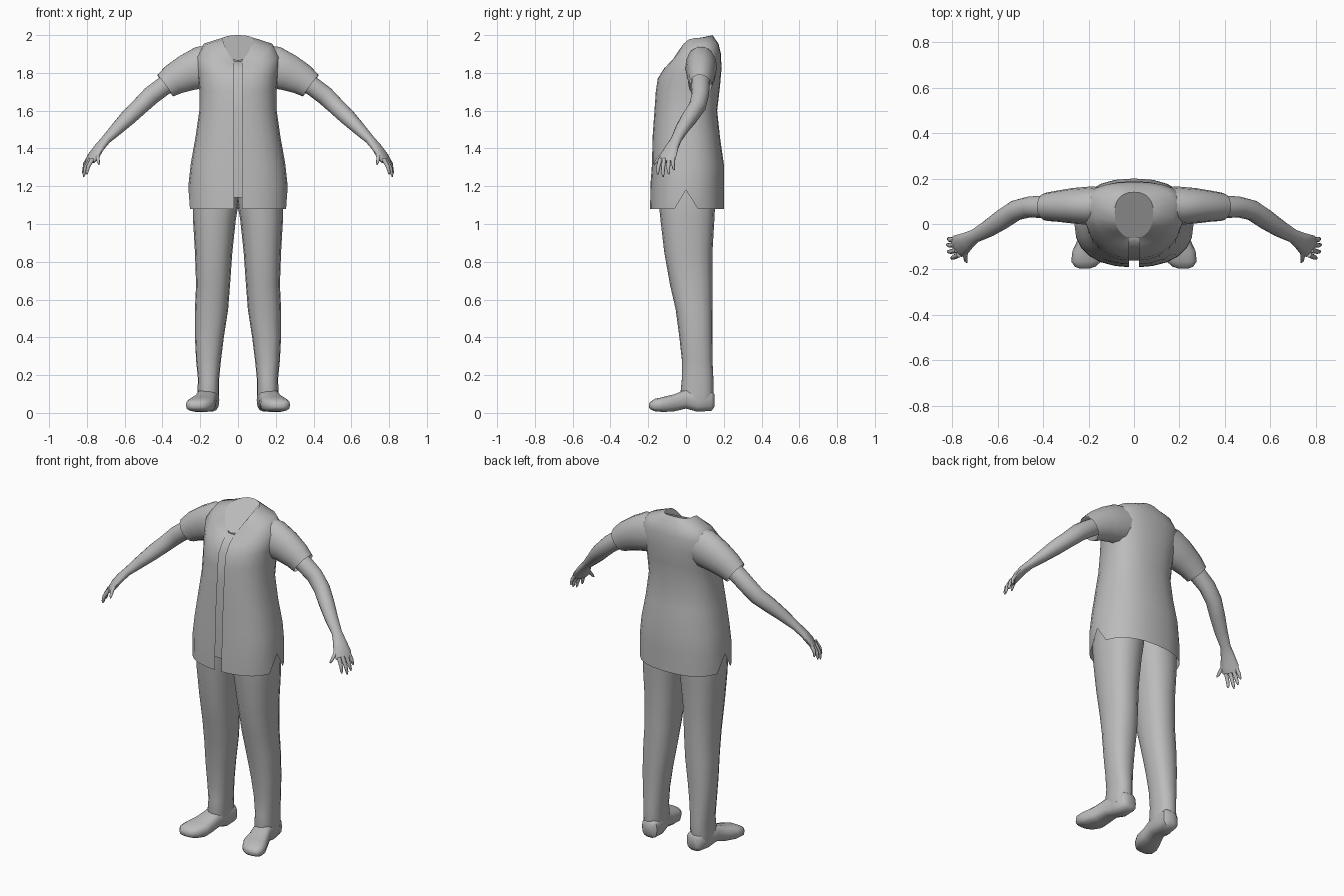
import bpy, bmesh
from math import sin, cos, pi, radians
from mathutils import Vector

cube = bpy.data.objects.get("Cube")
if cube:
    bpy.data.objects.remove(cube, do_unlink=True)

grey = bpy.data.materials.new("plain grey")
grey.use_nodes = True
grey.diffuse_color = (0.5, 0.5, 0.5, 1)
grey.node_tree.nodes["Principled BSDF"].inputs["Base Color"].default_value = (0.5, 0.5, 0.5, 1)


def loft(name, rings, closed=True, caps=True, sharp=50):
    """Skin a list of equal-length point rings."""
    bm = bmesh.new()
    rows = [[bm.verts.new(p) for p in ring] for ring in rings]
    n = len(rows[0])
    for a, b in zip(rows, rows[1:]):
        for i in range(n if closed else n - 1):
            j = (i + 1) % n
            bm.faces.new((a[i], a[j], b[j], b[i]))
    if caps:
        bm.faces.new(rows[0])
        bm.faces.new(rows[-1])
    bmesh.ops.recalc_face_normals(bm, faces=bm.faces)
    mesh = bpy.data.meshes.new(name)
    bm.to_mesh(mesh)
    bm.free()
    mesh.materials.append(grey)
    ob = bpy.data.objects.new(name, mesh)
    bpy.context.collection.objects.link(ob)
    bpy.ops.object.select_all(action='DESELECT')
    ob.select_set(True)
    bpy.context.view_layer.objects.active = ob
    bpy.ops.object.shade_smooth_by_angle(angle=radians(sharp))
    return ob


def power(v, e):
    return abs(v) ** e * (1 if v >= 0 else -1)


def tube(name, stations, side, n=12, caps=True):
    """Limb along a path; each station is x, y, z, half height, half depth."""
    pts = [Vector(s[:3]) for s in stations]
    rings = []
    for i, s in enumerate(stations):
        t = (pts[min(i + 1, len(pts) - 1)] - pts[max(i - 1, 0)]).normalized()
        across = t.cross(Vector((0, 0, 1))).normalized()
        up = across.cross(t)
        ring = [pts[i] + up * s[3] * sin(2 * pi * k / n) + across * s[4] * cos(2 * pi * k / n)
                for k in range(n)]
        rings.append([(p.x * side, p.y, p.z) for p in ring])
    return loft(name, rings, caps=caps)


# Coat: open down the front, with a slit in the hem at each side
GAP = 0.022
ANGLES = [radians(-90 + 15 * i) for i in range(25)]


def coat_ring(hx, front, mid, back, zf, zs, zb, vent=0.0, gap=GAP):
    ring = []
    for k, a in enumerate(ANGLES):
        s, c = sin(a), cos(a)
        x = hx * power(c, 0.85)
        if k in (0, len(ANGLES) - 1):
            x = gap if k == 0 else -gap
        y = mid + power(s, 0.85) * ((back - mid) if s > 0 else (mid - front))
        z = zs + ((zb if s > 0 else zf) - zs) * s * s
        if abs(s) < 0.01:
            z += vent
        ring.append((x, y, z))
    return ring


coat = loft("coat", [
    coat_ring(.262, -.19, 0, .2, 1.08, 1.08, 1.08, vent=.1),
    coat_ring(.262, -.188, 0, .2, 1.21, 1.21, 1.21),
    coat_ring(.25, -.18, 0, .2, 1.32, 1.32, 1.32),
    coat_ring(.225, -.177, 0, .18, 1.46, 1.46, 1.46),
    coat_ring(.205, -.167, .01, .165, 1.6, 1.6, 1.6),
    coat_ring(.205, -.16, .03, .18, 1.70, 1.71, 1.73),
    coat_ring(.215, -.15, .06, .188, 1.77, 1.80, 1.82),
    coat_ring(.225, -.115, .08, .185, 1.825, 1.89, 1.90),
    coat_ring(.18, -.085, .08, .172, 1.85, 1.955, 1.955),
    coat_ring(.085, -.062, .05, .14, 1.865, 1.985, 2.0),
], closed=False, caps=False)

# Lining bowl inside the collar
loft("collar_lining", [
    coat_ring(.085, -.062, .05, .14, 1.865, 1.985, 2.0, gap=.002),
    coat_ring(.078, -.06, .05, .13, 1.82, 1.9, 1.92, gap=.002),
    coat_ring(.04, -.03, .04, .09, 1.76, 1.77, 1.78, gap=.002),
])

# Recessed shirt strip seen through the coat opening
strip = [(-.155, 1.14), (-.16, 1.4), (-.15, 1.6), (-.135, 1.77), (-.1, 1.825), (-.065, 1.86)]
loft("shirt_strip", [[(-.05, y, z), (.05, y, z), (.05, y + .008, z), (-.05, y + .008, z)]
                     for y, z in strip])


def oval(x0, x1, y0, y1, z, side, n=16):
    return [(side * ((x0 + x1) / 2 + (x1 - x0) / 2 * power(cos(2 * pi * k / n), .85)),
             (y0 + y1) / 2 + (y1 - y0) / 2 * power(sin(2 * pi * k / n), .85), z) for k in range(n)]


LEG = [
    (-.02, .23, -.15, .16, 1.26), (-.005, .24, -.145, .155, 1.12),
    (.012, .238, -.135, .15, 1.02), (.03, .228, -.115, .14, .85),
    (.042, .222, -.085, .14, .68), (.052, .228, -.055, .14, .55),
    (.075, .228, -.035, .14, .4), (.09, .222, -.022, .14, .28),
    (.1, .212, -.022, .145, .18), (.1, .215, -.03, .145, .1), (.105, .21, -.02, .14, .06),
]
SHOE = [  # y, centre x, half width, bottom, top
    (.15, .15, .03, .03, .1), (.135, .15, .05, .01, .12), (.06, .155, .056, .005, .13),
    (.0, .165, .056, .022, .125), (-.06, .18, .064, .008, .1), (-.12, .195, .076, .004, .085),
    (-.165, .21, .066, .008, .075), (-.188, .215, .045, .018, .06), (-.196, .217, .02, .028, .048),
]
SLEEVE = [
    (.10, .085, 1.85, .10, .075), (.19, .08, 1.83, .115, .085), (.27, .08, 1.80, .1, .078),
    (.34, .078, 1.765, .085, .068), (.385, .075, 1.732, .072, .062),
]
ARM = [
    (.3, .08, 1.79, .05, .05), (.4, .075, 1.725, .05, .05), (.46, .075, 1.68, .05, .046),
    (.52, .06, 1.622, .047, .045), (.58, .02, 1.565, .043, .044), (.64, -.02, 1.505, .034, .038),
    (.7, -.053, 1.445, .024, .03), (.735, -.075, 1.405, .022, .04),
    (.765, -.095, 1.36, .02, .052), (.782, -.105, 1.33, .014, .046),
]
FINGERS = {  # knuckle, tip
    "little_finger": ((.79, -.068, 1.35), (.815, -.062, 1.285)),
    "ring_finger": ((.785, -.09, 1.345), (.82, -.09, 1.262)),
    "middle_finger": ((.78, -.115, 1.345), (.817, -.12, 1.25)),
    "index_finger": ((.77, -.135, 1.345), (.8, -.15, 1.262)),
    "thumb": ((.735, -.1, 1.39), (.735, -.17, 1.315)),
}

# Paired limbs
for side, word in ((1, "left"), (-1, "right")):
    loft(word + "_trouser_leg", [oval(*r, side) for r in LEG])
    shoe = []
    for y, cx, hw, z0, z1 in SHOE:
        shoe.append([(side * (cx + hw * power(cos(2 * pi * k / 14), .7)), y,
                      (z0 + z1) / 2 + (z1 - z0) / 2 * power(sin(2 * pi * k / 14), .7))
                     for k in range(14)])
    loft(word + "_shoe", shoe)
    tube(word + "_sleeve", SLEEVE, side, n=14, caps=False)
    tube(word + "_arm", ARM, side)
    for name, (a, b) in FINGERS.items():
        a, b = Vector(a), Vector(b)
        bulge = Vector((.008, -.004, 0))
        path = [(a, .012), (a.lerp(b, .5) + bulge, .0105), (a.lerp(b, .85) + bulge / 2, .008), (b, .003)]
        tube(word + "_" + name, [(*p, r, r) for p, r in path], side, n=8)
